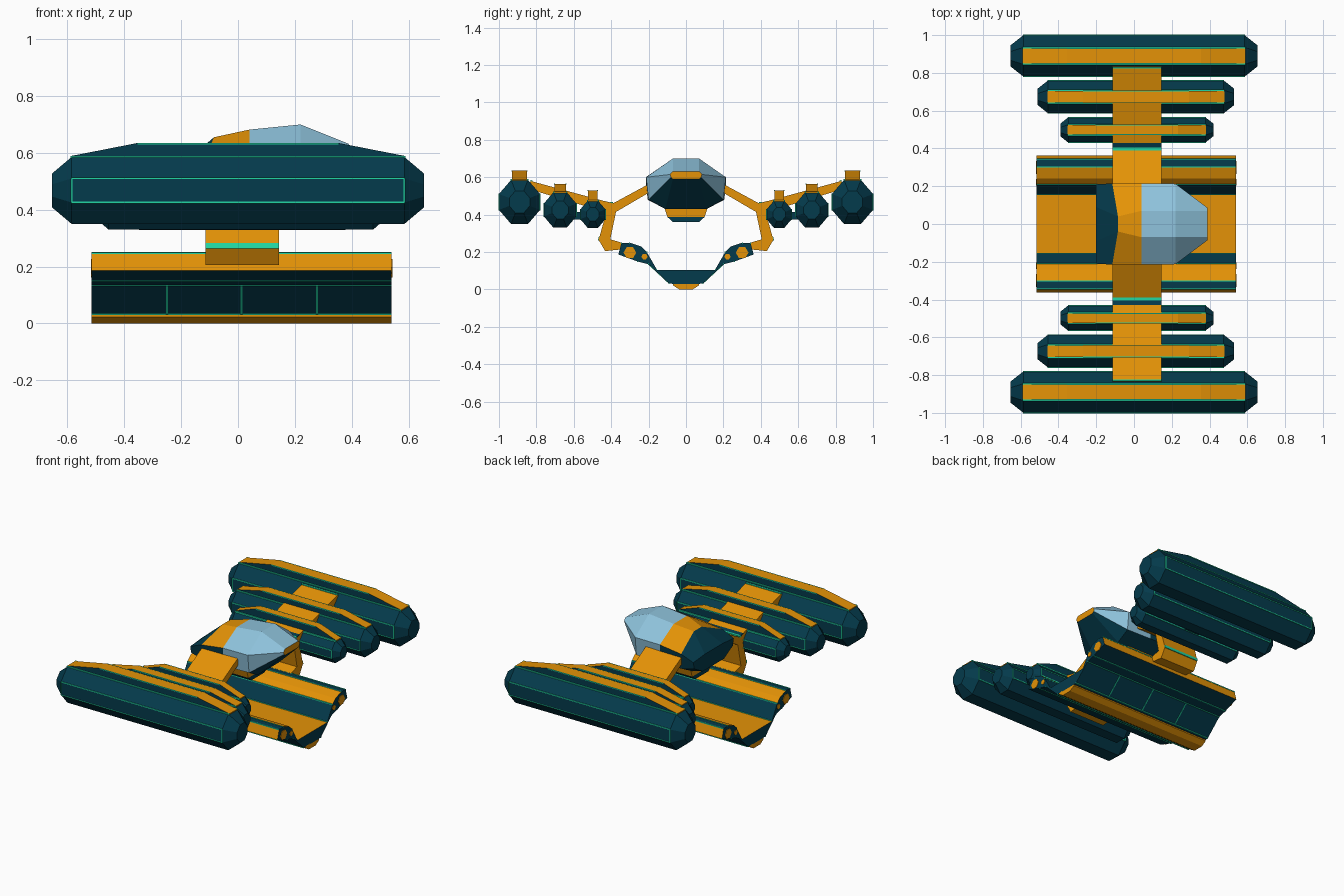
import bpy, bmesh, math

if "Cube" in bpy.data.objects:
    bpy.data.objects.remove(bpy.data.objects["Cube"])


def material(name, rgb):
    m = bpy.data.materials.new(name)
    m.diffuse_color = (*rgb, 1)
    m.use_nodes = True
    m.node_tree.nodes["Principled BSDF"].inputs["Base Color"].default_value = m.diffuse_color
    return m


MATS = [material("dark teal", (0.0012, 0.043, 0.072)),
        material("orange", (0.78, 0.29, 0.002)),
        material("pale blue glass", (0.27, 0.54, 0.71)),
        material("bright green trim", (0.015, 0.68, 0.37))]
TEAL, ORANGE, GLASS, GREEN = 0, 1, 2, 3


def loft(name, rings, color):
    """Join equal-length rings of points; color(segment, index), segment -1/-2 = caps."""
    bm = bmesh.new()
    vs = [[bm.verts.new(p) for p in r] for r in rings]
    n = len(rings[0])
    for s in range(len(rings) - 1):
        for i in range(n):
            j = (i + 1) % n
            f = bm.faces.new((vs[s][i], vs[s][j], vs[s + 1][j], vs[s + 1][i]))
            f.material_index = color(s, i)
    for cap, s in ((vs[0], -1), (vs[-1], -2)):
        bm.faces.new(cap).material_index = color(s, 0)
    bmesh.ops.recalc_face_normals(bm, faces=bm.faces)
    me = bpy.data.meshes.new(name)
    bm.to_mesh(me)
    bm.free()
    for m in MATS:
        me.materials.append(m)
    ob = bpy.data.objects.new(name, me)
    bpy.context.collection.objects.link(ob)
    return ob


def solid(c):
    return lambda s, i: c


def prism_x(name, poly, x0, x1, color):
    return loft(name, [[(x, y, z) for y, z in poly] for x in (x0, x1)], color)


def trim(name, y, z, x0, x1, r=0.0035):
    """Thin green seam running along x."""
    prism_x(name, [(y - r, z - r), (y + r, z - r), (y + r, z + r), (y - r, z + r)],
            x0, x1, solid(GREEN))


def octagon(x, y, z, r, h):
    a, b = r * 0.41, h * 0.36
    pts = [(a, h), (r, b), (r, -b), (a, -h), (-a, -h), (-r, -b), (-r, b), (-a, h)]
    return [(x, y + p, z + q) for p, q in pts]


# name, y centre, z centre, radius, half height, x centre, half length, end taper, fin top, fin half width
PODS = [("large", 0.89, 0.468, 0.11, 0.118, 0.0, 0.655, 0.07, 0.635, 0.04),
        ("middle", 0.673, 0.425, 0.087, 0.095, 0.01, 0.52, 0.055, 0.565, 0.031),
        ("small", 0.498, 0.402, 0.067, 0.073, 0.015, 0.405, 0.042, 0.53, 0.025)]

for side, tag in ((-1, "front"), (1, "back")):
    def flip(poly):
        return [(side * y, z) for y, z in poly]

    # long pods with chamfered ends, a ridge fin on top and green seams
    for n, y, z, r, h, cx, hl, t, top, w in PODS:
        y *= side
        loft(f"{n}_pod_{tag}", [octagon(cx - hl, y, z, r * .5, h * .5),
                                octagon(cx - hl + t, y, z, r, h),
                                octagon(cx + hl - t, y, z, r, h),
                                octagon(cx + hl, y, z, r * .5, h * .5)], solid(TEAL))
        e, m, zt = hl - t + 0.004, hl * 0.54, z + h
        fin = [(-e, zt - .02), (e, zt - .02), (e, zt + .003), (m, top), (-m, top), (-e, zt + .003)]
        loft(f"{n}_fin_{tag}", [[(cx + a, y + d, b) for a, b in fin] for d in (-w, w)],
             lambda s, i: TEAL if s < 0 else ORANGE)
        for d in (-1, 1):
            trim(f"{n}_fin_seam_{tag}", y + d * (w + .002), zt - .001, cx - e, cx + e, .005)
            trim(f"{n}_fin_edge_{tag}", y + d * w, top - .002, cx - m, cx + m, .0025)
            for q in (-.36, .36):
                trim(f"{n}_side_seam_{tag}", y + d * (r - .001), z + q * h,
                     cx - hl + t, cx + hl - t, .003)
            for xe in (cx - hl + t, cx + hl - t):
                q = .36 * h
                prism_x(f"{n}_end_seam_{tag}",
                        [(y + d * (r - .004), z - q), (y + d * (r + .002), z - q),
                         (y + d * (r + .002), z + q), (y + d * (r - .004), z + q)],
                        xe - .0025, xe + .0025, solid(GREEN))

    # link between the small and middle pods
    prism_x(f"pod_link_{tag}", flip([(.53, .375), (.63, .375), (.63, .415), (.53, .415)]),
            -0.04, 0.07, solid(TEAL))

    # bent arms: cockpit to elbow, elbow out to pods, elbow down to hull
    arms = {"cockpit_arm": [(.16, .585), (.40, .455), (.42, .41), (.37, .417), (.16, .54)],
            "wing_arm": [(.39, .46), (.83, .580), (.85, .54), (.42, .41), (.39, .42)],
            "hull_arm": [(.372, .425), (.42, .435), (.467, .265), (.432, .205),
                         (.34, .215), (.34, .249), (.405, .268)]}
    for n, poly in arms.items():
        prism_x(f"{n}_{tag}", flip(poly), -0.115, 0.145, solid(ORANGE))

    # elbow joint plate, with green bands at the elbow, the wing tip and on the hull arm
    bands = {"elbow_plate": (TEAL, [(.405, .458), (.43, .465), (.43, .472), (.405, .465)]),
             "elbow_band": (GREEN, [(.390, .455), (.405, .455), (.405, .467), (.390, .467)]),
             "tip_band": (GREEN, [(.822, .575), (.832, .575), (.832, .585), (.822, .583)]),
             "arm_band": (GREEN, [(.462, .263), (.471, .263), (.466, .283), (.457, .283)])}
    for n, (c, poly) in bands.items():
        prism_x(f"{n}_{tag}", flip(poly), -0.115, 0.145, solid(c))

    # orange port plates on both hull ends
    for x0, x1, end in ((-.518, -.513, "left"), (.538, .543, "right")):
        for n, y, z, r in (("big", .30, .197, .034), ("tiny", .222, .176, .017)):
            ring = [(side * y + r * math.cos(k * math.pi / 3), z + r * math.sin(k * math.pi / 3))
                    for k in range(6)]
            prism_x(f"{n}_port_{end}_{tag}", ring, x0, x1, solid(ORANGE))

    # green seams along and across the hull
    for y, z in ((.21, .20), (.302, .249), (.345, .247), (.157, .106),
                 (.26, .15), (.20, .135), (.09, .032)):
        trim(f"hull_seam_{tag}", side * y, z, -0.515, 0.54, .003)
    for x in (-.25, .0125, .278):
        prism_x(f"cross_seam_{tag}", flip([(.09, .036), (.20, .138), (.202, .133), (.092, .031)]),
                x - .003, x + .003, solid(GREEN))

# trough-shaped lower hull: half profile, colour of the segment after each point
HALF = [(.155, .105, TEAL), (.21, .20, ORANGE), (.24, .23, ORANGE), (.30, .25, TEAL),
        (.345, .248, ORANGE), (.362, .187, TEAL), (.26, .15, TEAL), (.20, .135, TEAL),
        (.09, .032, TEAL), (.07, .03, TEAL)]
profile = [(y, z) for y, z, c in HALF] + [(-y, z) for y, z, c in reversed(HALF)]
cols = [c for y, z, c in HALF] + [c for y, z, c in reversed(HALF[:-1])] + [ORANGE]
prism_x("lower_hull", profile, -0.515, 0.54, lambda s, i: TEAL if s < 0 else cols[i])
prism_x("keel", [(-.07, .034), (-.07, .022), (-.035, 0), (.035, 0), (.07, .022), (.07, .034)],
        -0.515, 0.54, solid(ORANGE))

# faceted cockpit: x of roof, x of sides, then roof, shoulder, side and belly points (y, z)
STATIONS = [(-.20, -.20, (.09, .555), (.21, .545), (.20, .50), (.11, .45)),
            (-.085, -.115, (.04, .655), (.215, .58), (.205, .48), (.11, .43)),
            (.04, .04, (.07, .682), (.215, .60), (.205, .48), (.11, .43)),
            (.22, .22, (.07, .70), (.213, .60), (.20, .48), (.11, .43)),
            (.39, .39, (.07, .632), (.085, .615), (.08, .60), (.07, .59))]
rings = []
for xr, xs, *pts in STATIONS:
    half = [(xr if k == 0 else xs, y, z) for k, (y, z) in enumerate(pts)]
    rings.append(half + [(x, -y, z) for x, y, z in reversed(half)])


def cockpit_color(s, i):
    if s == -2:
        return ORANGE
    if s <= 0 or i in (2, 3, 4):
        return TEAL
    if s == 1:
        return ORANGE if i in (0, 6, 7) else TEAL
    return GLASS


loft("cockpit", rings, cockpit_color)

# belly block under the cockpit
prism_x("belly_block", [(-.115, .435), (.115, .435), (.10, .388), (-.10, .388)],
        -0.115, 0.145, solid(ORANGE))
prism_x("belly_plate", [(-.10, .388), (.10, .388), (.07, .36), (-.07, .36)],
        -0.115, 0.145, solid(TEAL))
